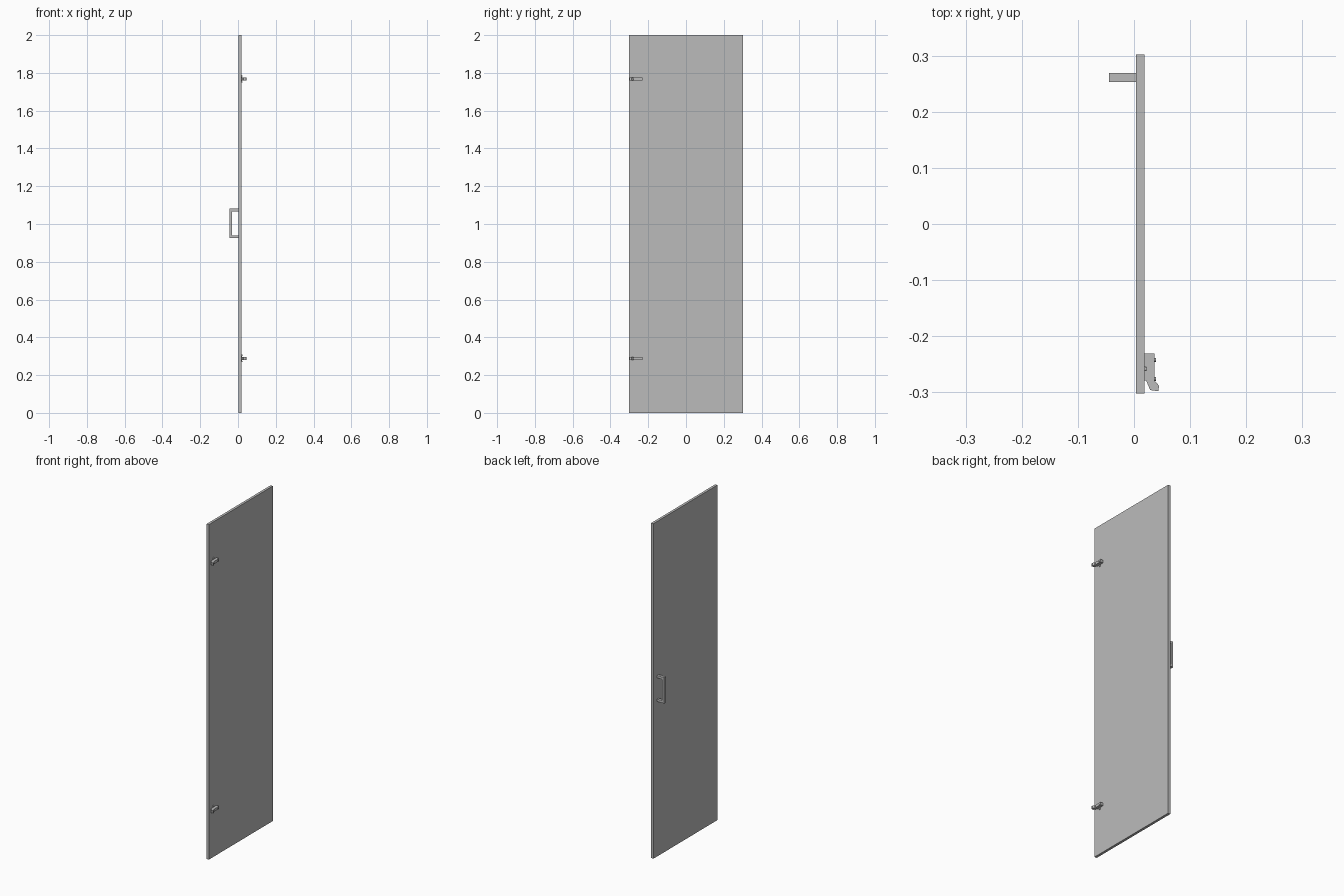
import bpy, bmesh
from math import radians
from mathutils import Vector, Matrix

cube = bpy.data.objects.get("Cube")
if cube:
    bpy.data.objects.remove(cube, do_unlink=True)

grey = bpy.data.materials.new("light grey")
grey.use_nodes = True
grey.diffuse_color = (0.5, 0.5, 0.5, 1)
grey.node_tree.nodes["Principled BSDF"].inputs["Base Color"].default_value = (0.5, 0.5, 0.5, 1)


def add_object(name, bm):
    bmesh.ops.recalc_face_normals(bm, faces=bm.faces)
    mesh = bpy.data.meshes.new(name)
    bm.to_mesh(mesh)
    bm.free()
    mesh.materials.append(grey)
    obj = bpy.data.objects.new(name, mesh)
    bpy.context.collection.objects.link(obj)
    return obj


def box(name, low, high):
    low, high = Vector(low), Vector(high)
    bm = bmesh.new()
    place = Matrix.Translation((low + high) / 2) @ Matrix.Diagonal((high - low).to_4d())
    bmesh.ops.create_cube(bm, size=1, matrix=place)
    return add_object(name, bm)


def extrude_profile(name, points, depth):
    bm = bmesh.new()
    face = bm.faces.new([bm.verts.new(p) for p in points])
    moved = bmesh.ops.extrude_face_region(bm, geom=[face], use_keep_orig=True)
    verts = [v for v in moved["geom"] if isinstance(v, bmesh.types.BMVert)]
    bmesh.ops.translate(bm, verts=verts, vec=depth)
    return add_object(name, bm)


def stud(name, centre, radius, length):
    bm = bmesh.new()
    place = Matrix.Translation(centre) @ Matrix.Rotation(radians(90), 4, "Y")
    bmesh.ops.create_cone(bm, cap_ends=True, segments=16, radius1=radius,
                          radius2=radius, depth=length, matrix=place)
    return add_object(name, bm)


# Door panel
INNER, OUTER = 0.0035, 0.0185
box("door_panel", (INNER, -0.302, 0), (OUTER, 0.302, 2))

# Square-section pull handle
LOW, HIGH, GRIP, BAR = 0.926, 1.081, -0.0445, 0.014
handle = [(INNER, LOW), (GRIP, LOW), (GRIP, HIGH), (INNER, HIGH),
          (INNER, HIGH - BAR), (GRIP + BAR, HIGH - BAR),
          (GRIP + BAR, LOW + BAR), (INNER, LOW + BAR)]
extrude_profile("pull_handle", [(x, 0.253, z) for x, z in handle], (0, 0.016, 0))

# Concealed hinges: cranked arm, mounting wings and screws
arm = [(OUTER, -0.231), (0.0365, -0.231), (0.0365, -0.279), (0.0445, -0.288),
       (0.0435, -0.298), (0.029, -0.296), (0.0215, -0.279), (OUTER, -0.279)]
for label, z in (("lower", 0.289), ("upper", 1.768)):
    extrude_profile(label + "_hinge_arm", [(x, y, z - 0.008) for x, y in arm], (0, 0, 0.016))
    box(label + "_hinge_wings", (OUTER, -0.262, z - 0.02), (0.0205, -0.254, z + 0.02))
    for side, dz in (("bottom", -0.016), ("top", 0.016)):
        stud(f"{label}_hinge_{side}_fixing", (0.021, -0.258, z + dz), 0.003, 0.003)
    for end, y in (("front", -0.276), ("rear", -0.242)):
        stud(f"{label}_hinge_{end}_screw", (0.037, y, z), 0.0035, 0.004)
